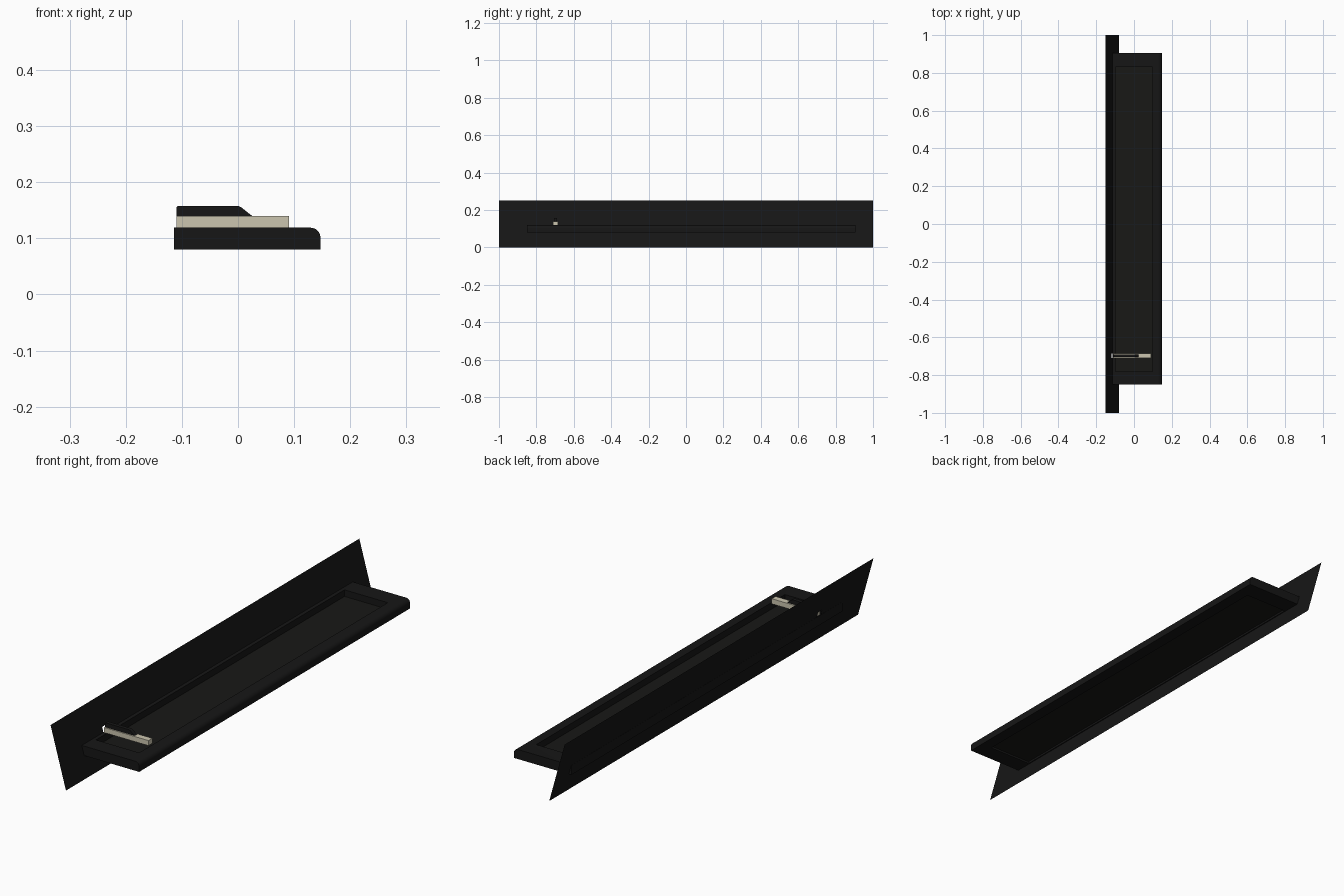
import bpy, bmesh, math

if "Cube" in bpy.data.objects:
    bpy.data.objects.remove(bpy.data.objects["Cube"])


def material(name, rgb):
    m = bpy.data.materials.new(name)
    m.diffuse_color = (*rgb, 1)
    m.use_nodes = True
    m.node_tree.nodes["Principled BSDF"].inputs["Base Color"].default_value = m.diffuse_color
    return m


BLACK = material("black_plastic", (0.008, 0.008, 0.008))
FLOOR = material("floor_plastic", (0.009, 0.009, 0.008))
BEIGE = material("beige_plastic", (0.60, 0.56, 0.43))


def add_object(name, bm, mat):
    bmesh.ops.recalc_face_normals(bm, faces=bm.faces)
    me = bpy.data.meshes.new(name)
    bm.to_mesh(me)
    bm.free()
    ob = bpy.data.objects.new(name, me)
    me.materials.append(mat)
    bpy.context.collection.objects.link(ob)
    return ob


def extrude_y(name, profile, y0, y1, mat):
    """Solid made from an x-z profile swept from y0 to y1."""
    bm = bmesh.new()
    face = bm.faces.new([bm.verts.new((x, y0, z)) for x, z in profile])
    ext = bmesh.ops.extrude_face_region(bm, geom=[face])["geom"]
    verts = [v for v in ext if isinstance(v, bmesh.types.BMVert)]
    bmesh.ops.translate(bm, verts=verts, vec=(0, y1 - y0, 0))
    return add_object(name, bm, mat)


def rect(x0, x1, z0, z1):
    return [(x0, z0), (x1, z0), (x1, z1), (x0, z1)]


# Leaning sheet, with a small slot where the lever passes
bm = bmesh.new()
ys = [-1, -0.71, -0.685, 1]
zs = [0, 0.12, 0.14, 0.25]
grid = [[bm.verts.new((-0.08 - 0.07 * z / 0.25, y, z)) for z in zs] for y in ys]
for i in range(3):
    for j in range(3):
        if (i, j) != (1, 1):
            bm.faces.new((grid[i][j], grid[i + 1][j], grid[i + 1][j + 1], grid[i][j + 1]))
add_object("back_sheet", bm, BLACK)

# Tray frame with a rounded upper outer edge
r = 0.018
arc = [(0.147 - r + r * math.cos(a), 0.119 - r + r * math.sin(a))
       for a in (math.pi / 2 * k / 6 for k in range(7))]
frame = extrude_y("tray_frame", [(-0.114, 0.08), (0.147, 0.08)] + arc + [(-0.114, 0.119)],
                  -0.85, 0.905, BLACK)

# Opening cut through the frame
cutter = extrude_y("opening_cutter", rect(-0.098, 0.098, 0.05, 0.15), -0.78, 0.83, BLACK)
cutter.hide_render = True
cutter.hide_set(True)
mod = frame.modifiers.new("opening", "BOOLEAN")
mod.operation = "DIFFERENCE"
mod.solver = "EXACT"
mod.object = cutter

# Thin floor inside the frame
extrude_y("tray_floor", rect(-0.098, 0.098, 0.088, 0.092), -0.78, 0.83, FLOOR)

# Lever bar and its dark grip
extrude_y("lever_bar", rect(-0.11, 0.091, 0.119, 0.14), -0.71, -0.685, BEIGE)
extrude_y("lever_grip", [(-0.11, 0.14), (0.025, 0.14), (0.006, 0.155), (0, 0.158),
                         (-0.107, 0.158), (-0.11, 0.155)], -0.705, -0.69, BLACK)

# Smooth the rounded edge only
bpy.ops.object.select_all(action="DESELECT")
frame.select_set(True)
bpy.context.view_layer.objects.active = frame
bpy.ops.object.shade_smooth_by_angle()
